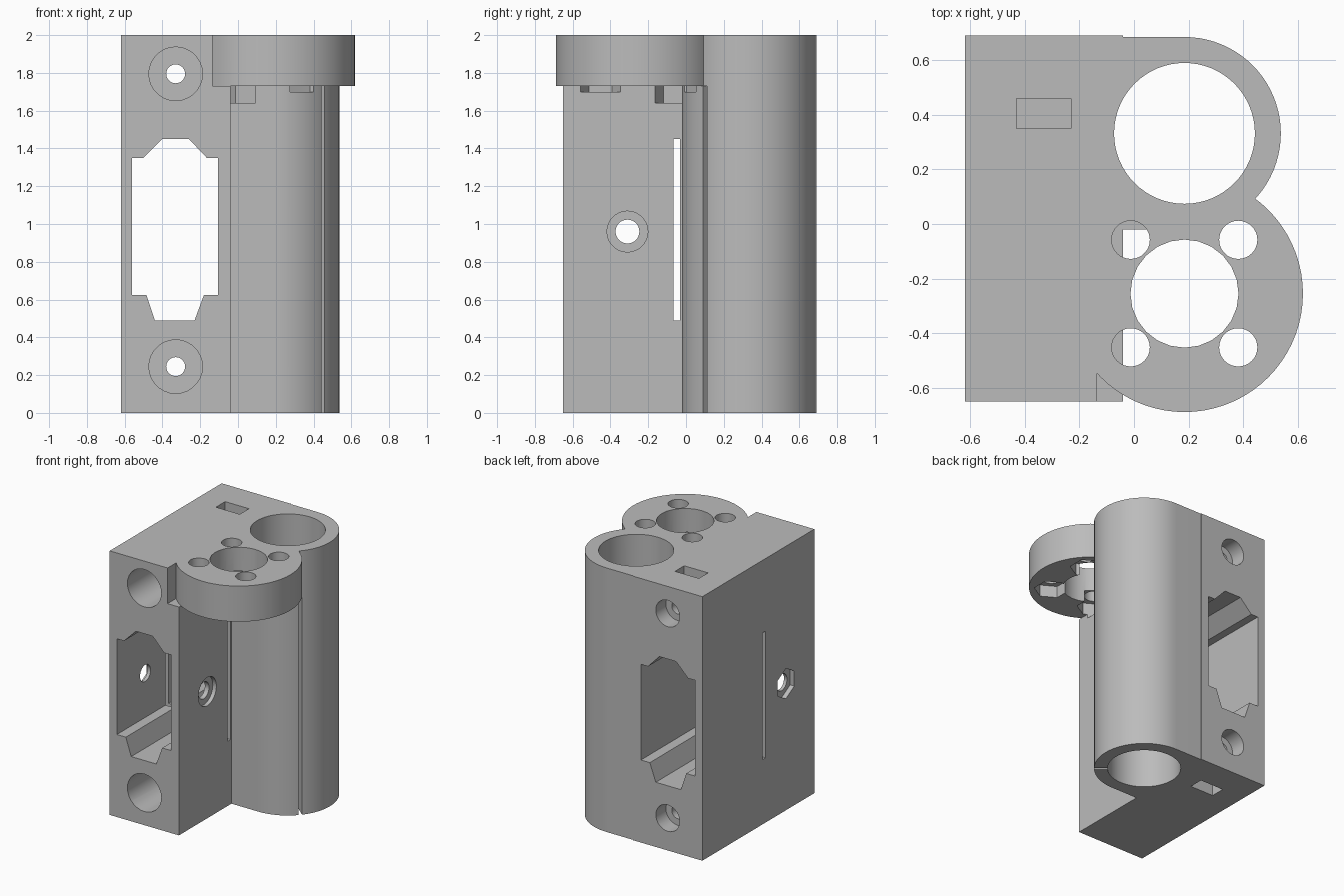
import bpy, bmesh, math
from mathutils import Matrix, Vector

cube = bpy.data.objects.get("Cube")
if cube:
    bpy.data.objects.remove(cube, do_unlink=True)

grey = bpy.data.materials.new("plain grey")
grey.use_nodes = True
grey.diffuse_color = (0.5, 0.5, 0.5, 1)
grey.node_tree.nodes["Principled BSDF"].inputs["Base Color"].default_value = (0.5, 0.5, 0.5, 1)


def make(name, bm):
    bmesh.ops.recalc_face_normals(bm, faces=bm.faces)
    mesh = bpy.data.meshes.new(name)
    bm.to_mesh(mesh)
    bm.free()
    mesh.materials.append(grey)
    obj = bpy.data.objects.new(name, mesh)
    bpy.context.collection.objects.link(obj)
    return obj


def prism(name, points, start, end):
    """Extrude a closed outline of 3D points from start offset to end offset."""
    bm = bmesh.new()
    face = bm.faces.new([bm.verts.new(Vector(p) + Vector(start)) for p in points])
    grown = bmesh.ops.extrude_face_region(bm, geom=[face])["geom"]
    verts = [v for v in grown if isinstance(v, bmesh.types.BMVert)]
    bmesh.ops.translate(bm, verts=verts, vec=Vector(end) - Vector(start))
    return make(name, bm)


def box(name, lo, hi):
    x, y = lo[:2]
    X, Y = hi[:2]
    outline = [(x, y, 0), (X, y, 0), (X, Y, 0), (x, Y, 0)]
    return prism(name, outline, (0, 0, lo[2]), (0, 0, hi[2]))


def rod(name, axis, a, b, radius, lo, hi, sides=48, turn=0):
    """Round or polygonal bar along an axis; a and b are the other two coordinates."""
    i = "xyz".index(axis)

    def place(u, v, w):
        p = [u, v]
        p.insert(i, w)
        return p
    ring = []
    for k in range(sides):
        t = turn + math.tau * k / sides
        ring.append(place(a + radius * math.cos(t), b + radius * math.sin(t), 0))
    return prism(name, ring, place(0, 0, lo), place(0, 0, hi))


def combine(obj, other, operation="DIFFERENCE"):
    mod = obj.modifiers.new("combine", "BOOLEAN")
    mod.operation = operation
    mod.solver = "EXACT"
    mod.object = other
    bpy.context.view_layer.objects.active = obj
    bpy.ops.object.modifier_apply(modifier=mod.name)
    bpy.data.objects.remove(other, do_unlink=True)


# Block and tube outline in plan
TX, TY, TR = 0.185, 0.332, 0.353
DX, DY = 0.185, -0.255
LEFT, INNER, FRONT, BACK = -0.62, -0.04, -0.65, 0.69
plan = [(LEFT, FRONT, 0), (INNER, FRONT, 0), (INNER, TY - TR, 0)]
for k in range(41):
    t = -math.pi / 2 + math.pi * k / 40
    plan.append((TX + TR * math.cos(t), TY + TR * math.sin(t), 0))
plan += [(INNER, TY + TR, 0), (INNER, BACK, 0), (LEFT, BACK, 0)]
body = prism("bracket_body", plan, (0, 0, 0), (0, 0, 2))

# Clamp slit through the tube wall
slit = box("slit", (0.2, -0.0125, -0.1), (0.45, 0.0125, 1.73))
slit.data.transform(Matrix.Translation((TX, TY, 0)) @ Matrix.Rotation(math.radians(-41), 4, "Z"))
combine(body, slit)

# Corner notch and motor flange
combine(body, box("notch", (-0.135, -0.75, 1.73), (0.1, -0.3, 2.1)))
combine(body, rod("flange", "z", DX, DY, 0.434, 1.73, 2, 72), "UNION")

# Tube bore and flange holes
combine(body, rod("tube_bore", "z", TX, TY, 0.258, -0.1, 2.1, 64))
combine(body, rod("flange_bore", "z", DX, DY, 0.198, 1.7, 2.1, 24))
for sx in (-1, 1):
    for sy in (-1, 1):
        x, y = DX + sx * 0.197, DY + sy * 0.197
        inner_corner = sx < 0 < sy
        bottom = 1.64 if inner_corner else 1.7
        combine(body, rod("bolt_hole", "z", x, y, 0.07, bottom, 2.1, 32))
        combine(body, rod("nut_pocket", "z", x, y, 0.122, bottom, 1.82, 6, math.pi / 6))

# Window through the block, front to back
window = [(-0.56, 1.35), (-0.5, 1.35), (-0.4, 1.45), (-0.26, 1.45), (-0.165, 1.35), (-0.105, 1.35),
          (-0.105, 0.625), (-0.18, 0.625), (-0.23, 0.49), (-0.44, 0.49), (-0.485, 0.625), (-0.56, 0.625)]
combine(body, prism("window", [(x, 0, z) for x, z in window], (0, -1, 0), (0, 1, 0)))

# Long bolt holes with counterbores, and nut slots from top and bottom
for z in (1.795, 0.245):
    combine(body, rod("bolt_hole", "y", -0.33, z, 0.05, -1, 1, 32))
    combine(body, rod("front_counterbore", "y", -0.33, z, 0.142, -1, 0.1, 28))
    combine(body, rod("back_counterbore", "y", -0.33, z, 0.1, 0.57, 1, 28))
combine(body, box("top_nut_slot", (-0.43, 0.35, 1.66), (-0.23, 0.46, 2.1)))
combine(body, box("bottom_nut_slot", (-0.43, 0.35, -0.1), (-0.23, 0.46, 0.38)))

# Side slot, cross hole, its counterbore and hex recess
combine(body, box("side_slot", (-0.7, -0.067, 0.49), (0.0, -0.032, 1.45)))
combine(body, rod("cross_hole", "x", -0.31, 0.96, 0.063, -0.7, 0.0, 32))
combine(body, rod("cross_counterbore", "x", -0.31, 0.96, 0.108, -0.07, 0.0, 40))
combine(body, rod("hex_recess", "x", -0.31, 0.96, 0.115, -0.7, -0.585, 6, math.pi / 6))

# Smooth the round walls, keep edges sharp
bpy.ops.object.select_all(action="DESELECT")
body.select_set(True)
bpy.context.view_layer.objects.active = body
bpy.ops.object.shade_smooth_by_angle(angle=math.radians(25))
